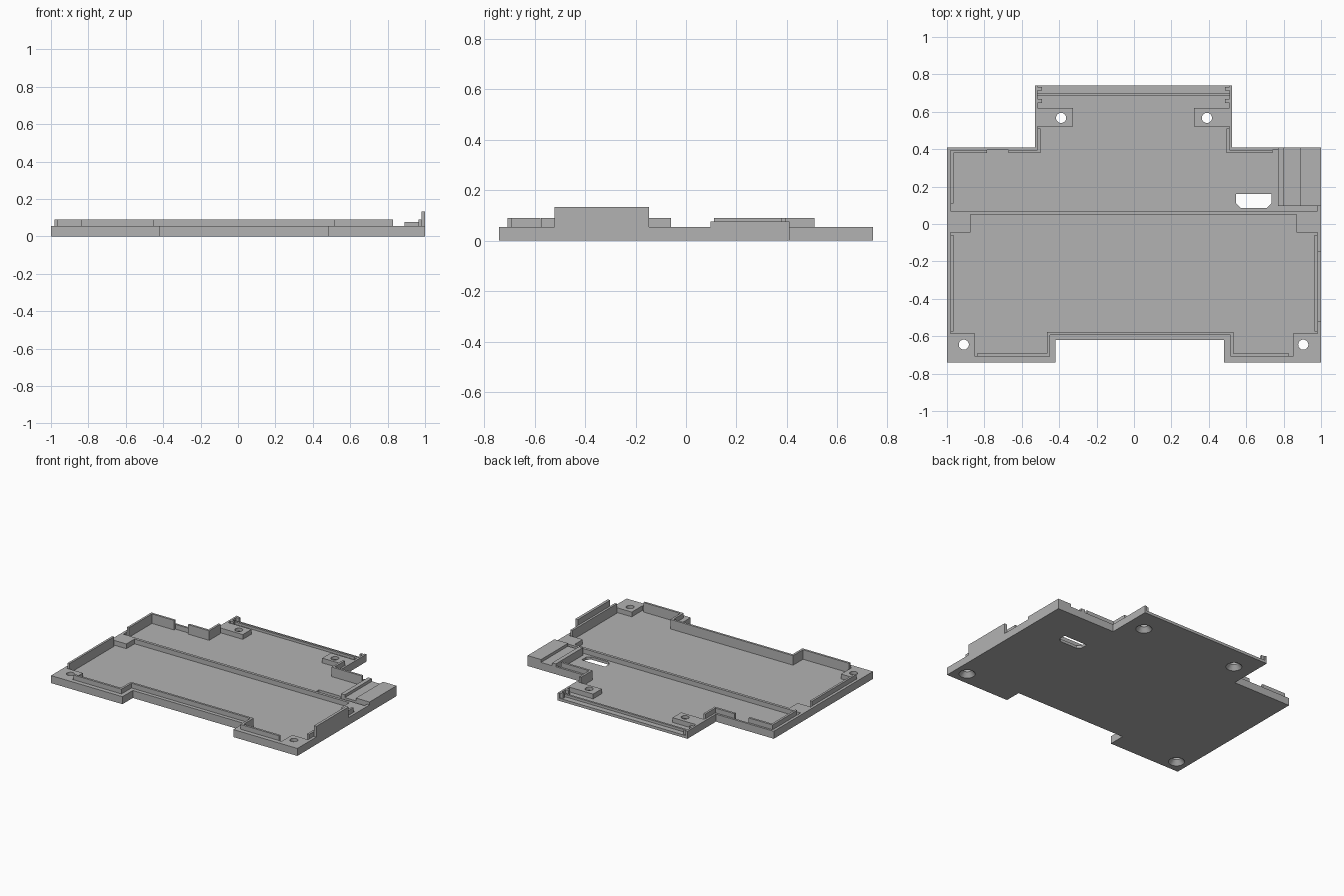
import bpy, bmesh

if "Cube" in bpy.data.objects:
    bpy.data.objects.remove(bpy.data.objects["Cube"])

FLOOR, RIM, LIP = 0.02, 0.055, 0.09

grey = bpy.data.materials.new("plain grey")
grey.use_nodes = True
colour = (0.45, 0.45, 0.45, 1)
grey.diffuse_color = colour
grey.node_tree.nodes["Principled BSDF"].inputs["Base Color"].default_value = colour


def finish(name, bm):
    bmesh.ops.recalc_face_normals(bm, faces=bm.faces)
    mesh = bpy.data.meshes.new(name)
    bm.to_mesh(mesh)
    bm.free()
    mesh.materials.append(grey)
    ob = bpy.data.objects.new(name, mesh)
    bpy.context.scene.collection.objects.link(ob)
    return ob


def prism(name, outline, z0, z1):
    bm = bmesh.new()
    face = bm.faces.new([bm.verts.new((x, y, z0)) for x, y in outline])
    top = bmesh.ops.extrude_face_region(bm, geom=[face])["geom"]
    bmesh.ops.translate(bm, vec=(0, 0, z1 - z0),
                        verts=[v for v in top if isinstance(v, bmesh.types.BMVert)])
    return finish(name, bm)


def box(name, x0, x1, y0, y1, z0, z1):
    return prism(name, [(x0, y0), (x1, y0), (x1, y1), (x0, y1)], z0, z1)


def cone(name, x, y, r0, r1, z0, z1):
    bm = bmesh.new()
    bmesh.ops.create_cone(bm, cap_ends=True, segments=32, radius1=r0, radius2=r1, depth=z1 - z0)
    bmesh.ops.translate(bm, vec=(x, y, (z0 + z1) / 2), verts=bm.verts)
    return finish(name, bm)


def cut(target, cutter):
    mod = target.modifiers.new("cut", 'BOOLEAN')
    mod.operation, mod.solver, mod.object = 'DIFFERENCE', 'EXACT', cutter
    bpy.context.view_layer.objects.active = target
    bpy.ops.object.modifier_apply(modifier=mod.name)
    bpy.data.objects.remove(cutter)


# Stepped tray body
tray = prism("tray", [(-1, -.74), (-.42, -.74), (-.42, -.62), (.48, -.62), (.48, -.74), (1, -.74),
                      (1, .41), (.525, .41), (.525, .74), (-.53, .74), (-.53, .41), (-1, .41)], 0, RIM)

# Front and rear recesses, leaving a cross rib and screw bosses
cut(tray, prism("front_recess", [
    (-.875, .05), (-.875, -.045), (-.98, -.045), (-.98, -.585), (-.85, -.585), (-.85, -.708),
    (-.45, -.708), (-.45, -.593), (.515, -.593), (.515, -.708), (.85, -.708), (.85, -.585),
    (.98, -.585), (.98, -.045), (.87, -.045), (.87, .05)], FLOOR, .2))
cut(tray, prism("rear_recess", [
    (-.98, .07), (.98, .07), (.98, .097), (.77, .097), (.77, .395), (.51, .395), (.51, .52),
    (.32, .52), (.32, .62), (.51, .62), (.51, .8), (-.515, .8), (-.515, .62), (-.325, .62),
    (-.325, .52), (-.515, .52), (-.515, .395), (-.98, .395)], FLOOR, .2))

# Cable slot and countersunk screw holes
cut(tray, prism("slot", [(.57, .085), (.71, .085), (.735, .11), (.735, .16), (.545, .16), (.545, .11)], -.1, .1))
for x, y in [(-.39, .567), (.39, .567), (-.91, -.645), (.905, -.645)]:
    cut(tray, cone("hole", x, y, .027, .027, -.1, .1))
    cut(tray, cone("countersink", x, y, .055, .027, -.001, .032))

# Raised lips inside the rim
T = .016
prism("front_lip", [
    (-.84, -.708), (-.45, -.708), (-.45, -.593), (.515, -.593), (.515, -.708), (.83, -.708),
    (.83, -.708 + T), (.515 + T, -.708 + T), (.515 + T, -.593 + T), (-.45 - T, -.593 + T),
    (-.45 - T, -.708 + T), (-.84, -.708 + T)], FLOOR, LIP)
box("left_lip", .98 - T, .98, -.575, -.06, FLOOR, LIP)
box("right_lip", -.98, -.98 + T, -.575, -.06, FLOOR, LIP)
prism("rear_right_corner_lip", [(-.98, .11), (-.98 + T, .11), (-.98 + T, .395 - T), (-.785, .395 - T),
                                (-.785, .395), (-.98, .395)], FLOOR, LIP)
for name, side, neck, end in [("rear_right_neck_lip", -1, .515, .67), ("rear_left_neck_lip", 1, .51, .74)]:
    a, b = side * neck, side * (neck - T)
    prism(name, [(side * end, .395), (a, .395), (a, .51), (b, .51), (b, .395 - T),
                 (side * end, .395 - T)], FLOOR, LIP)

# Tall side tab
box("side_tab", .98, 1, -.52, -.147, RIM, .133)

# Raised strips on the rear left corner, with a groove between
box("corner_plate", .89, 1, .097, .41, RIM, .076)
box("corner_ridge", .77, .80, .097, .41, RIM, .076)

# Panel rail and guide posts at the rear edge
box("rear_rail", -.515, .51, .685, .70, FLOOR, .038)
for name, x0, x1 in [("right", -.515, -.492), ("left", .487, .51)]:
    box(name + "_inner_post", x0, x1, .648, .668, FLOOR, RIM)
    box(name + "_outer_post", x0, x1, .715, .732, FLOOR, RIM)
